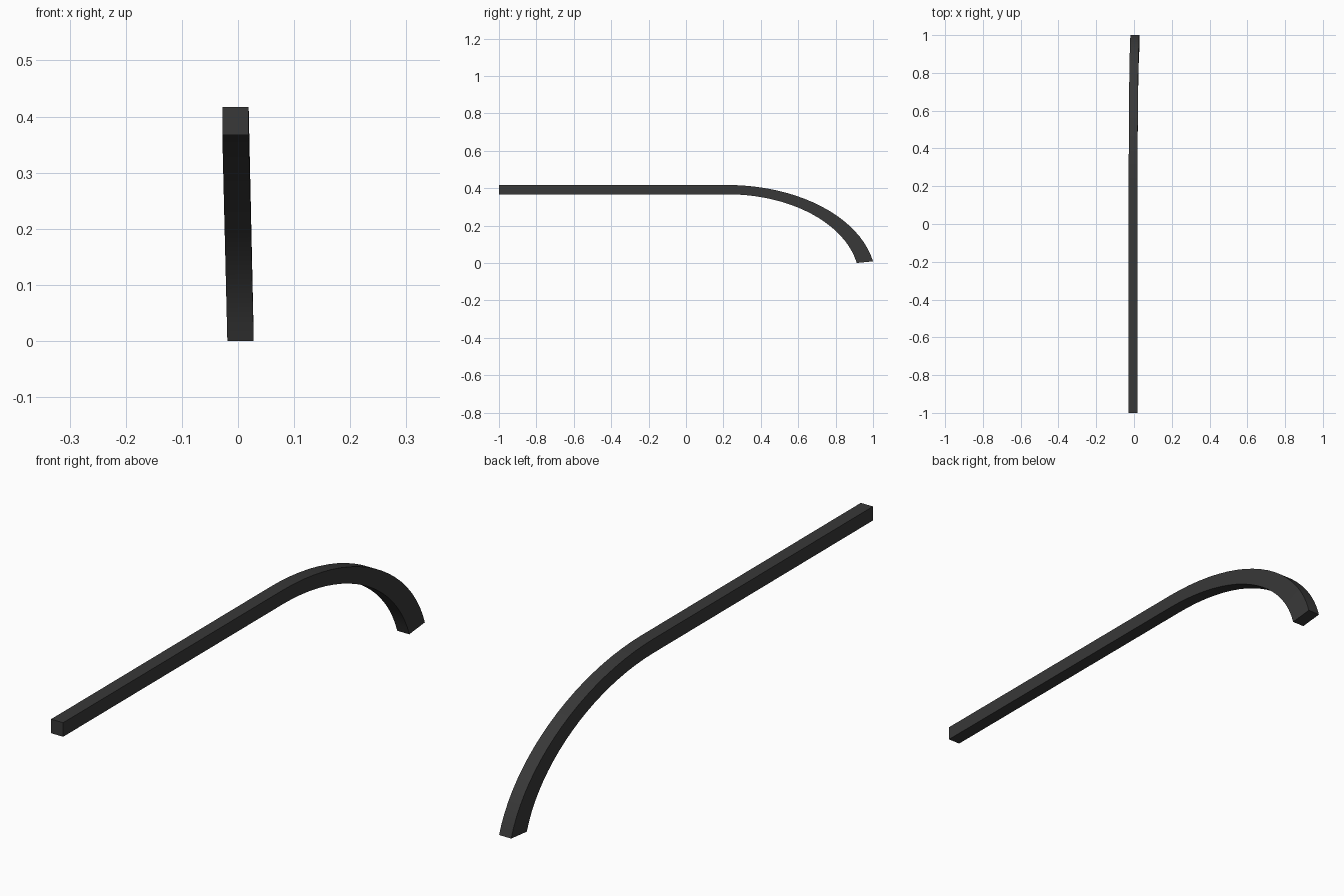
import bpy, bmesh, math

if "Cube" in bpy.data.objects:
    bpy.data.objects.remove(bpy.data.objects["Cube"])

HALF = 0.0235      # half width of the bar
SEGS = 20          # segments along the bend
END = math.radians(79)
BEND_Y = 0.22      # where the straight part ends

# Centre offset, outer (y, z) and inner (y, z) for each cross-section
sections = [(0.0, (-1.0, 0.417), (-1.0, 0.3675))]
for i in range(SEGS + 1):
    t = END * i / SEGS
    drop = (1 - math.cos(t)) / (1 - math.cos(END))
    s = math.sin(t) / math.sin(END)
    outer = (BEND_Y + 0.78 * s, 0.417 - 0.408 * drop)
    inner = (BEND_Y + 0.693 * s, 0.3675 - 0.3675 * drop)
    sections.append((drop, outer, inner))

# Square bar swept straight, then bent down and leaning slightly sideways
bm = bmesh.new()
rings = []
for drop, (yo, zo), (yi, zi) in sections:
    cx = -0.0045 + 0.009 * drop
    rings.append([bm.verts.new(p) for p in (
        (cx - HALF, yo, zo), (cx + HALF, yo, zo),
        (cx + HALF, yi, zi), (cx - HALF, yi, zi))])
for a, b in zip(rings, rings[1:]):
    for k in range(4):
        n = (k + 1) % 4
        bm.faces.new((a[k], a[n], b[n], b[k]))
bm.faces.new(rings[0])
bm.faces.new(rings[-1])
bmesh.ops.recalc_face_normals(bm, faces=bm.faces)
mesh = bpy.data.meshes.new("curved_bar")
bm.to_mesh(mesh)
bm.free()

bar = bpy.data.objects.new("curved_bar", mesh)
bpy.context.collection.objects.link(bar)

# Dark finish
mat = bpy.data.materials.new("dark_finish")
mat.diffuse_color = (0.04, 0.04, 0.04, 1)
mat.use_nodes = True
mat.node_tree.nodes["Principled BSDF"].inputs["Base Color"].default_value = mat.diffuse_color
mesh.materials.append(mat)

bpy.context.view_layer.objects.active = bar
bar.select_set(True)
bpy.ops.object.shade_smooth_by_angle(angle=math.radians(30))
